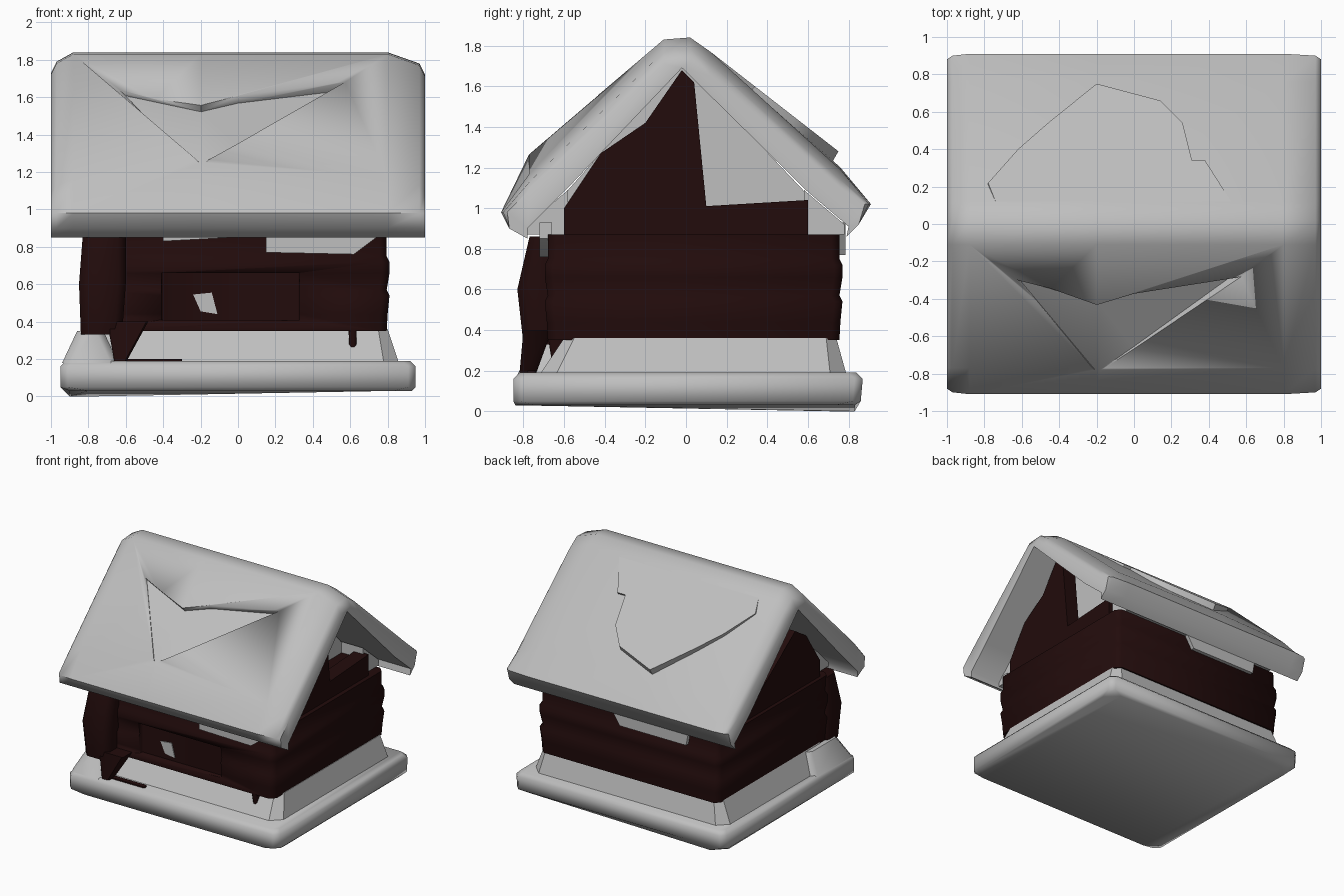
import bpy, bmesh, math
from mathutils import Vector

if "Cube" in bpy.data.objects:
    bpy.data.objects.remove(bpy.data.objects["Cube"])


def material(name, rgb):
    m = bpy.data.materials.new(name)
    m.diffuse_color = (*rgb, 1)
    m.use_nodes = True
    m.node_tree.nodes["Principled BSDF"].inputs["Base Color"].default_value = m.diffuse_color
    return m


SNOW = material("snow_grey", (0.52, 0.52, 0.52))
WOOD = material("dark_wood", (0.016, 0.0035, 0.0035))


def loft(name, rings, mat, angle=50):
    """Closed solid through equal-length rings of points."""
    bm = bmesh.new()
    vs = [[bm.verts.new(p) for p in r] for r in rings]
    n = len(vs[0])
    for a, b in zip(vs, vs[1:]):
        for i in range(n):
            j = (i + 1) % n
            bm.faces.new((a[i], a[j], b[j], b[i]))
    for cap in (vs[0], vs[-1]):
        bm.faces.new(cap)
    bmesh.ops.triangulate(bm, faces=[f for f in bm.faces if len(f.verts) > 4])
    bmesh.ops.recalc_face_normals(bm, faces=bm.faces)
    me = bpy.data.meshes.new(name)
    bm.to_mesh(me)
    bm.free()
    ob = bpy.data.objects.new(name, me)
    bpy.context.collection.objects.link(ob)
    me.materials.append(mat)
    bpy.ops.object.select_all(action='DESELECT')
    ob.select_set(True)
    bpy.context.view_layer.objects.active = ob
    bpy.ops.object.shade_smooth_by_angle(angle=math.radians(angle))
    return ob


def ring(x0, x1, y0, y1, z, c=0.04):
    """Rectangle at height z with clipped corners."""
    return [(x0 + c, y0, z), (x1 - c, y0, z), (x1, y0 + c, z), (x1, y1 - c, z),
            (x1 - c, y1, z), (x0 + c, y1, z), (x0, y1 - c, z), (x0, y0 + c, z)]


def slab_x(name, pts, x0, x1, mat):
    """Outline in (y, z) extruded along x."""
    return loft(name, [[(x, y, z) for y, z in pts] for x in (x0, x1)], mat, 30)


def box(name, x0, x1, y0, y1, z0, z1, mat):
    return loft(name, [ring(x0, x1, y0, y1, z, 0.01) for z in (z0, z1)], mat)


def cut(target, cutter):
    m = target.modifiers.new("cut", 'BOOLEAN')
    m.operation, m.object, m.solver = 'DIFFERENCE', cutter, 'EXACT'
    cutter.hide_render = True
    cutter.hide_viewport = True


# Snowy base slab, its underside dipping to one back corner
under = [(x, y, 0.0 if x < -0.5 and y > 0.5 else 0.03)
         for x, y, z in ring(-0.90, 0.93, -0.84, 0.83, 0, 0.1)]
loft("base_slab", [
    under,
    ring(-0.95, 0.95, -0.85, 0.86, 0.05),
    ring(-0.95, 0.95, -0.85, 0.87, 0.16),
    ring(-0.92, 0.92, -0.82, 0.84, 0.19)], SNOW, 75)

# Snow bank under the walls
loft("snow_bank", [
    ring(-0.90, 0.86, -0.72, 0.79, 0.18, 0.08),
    ring(-0.82, 0.80, -0.60, 0.74, 0.36, 0.05)], SNOW, 30)
loft("front_left_drift", [
    ring(-0.94, -0.64, -0.83, -0.32, 0.18),
    ring(-0.86, -0.72, -0.74, -0.36, 0.35)], SNOW)

# Log walls with shallow courses
courses = [(0.35, 0.00), (0.44, 0.005), (0.54, 0.015), (0.57, 0.0), (0.66, 0.015),
           (0.72, 0.015), (0.75, 0.0), (0.87, 0.0)]
walls = loft("log_walls", [ring(-0.82 - d, 0.795 + d, -0.68 - d, 0.755 + d, z)
                           for z, d in courses], WOOD)
cut(walls, box("front_recess_cutter", -0.41, 0.33, -0.9, -0.65, 0.41, 0.66, WOOD))
loft("wall_top", [ring(-0.78, 0.75, -0.6, 0.6, z) for z in (0.8, 1.0)], WOOD)

# Front left corner wing, its post and the narrow corner post
loft("corner_wing", [
    ring(-0.84, -0.62, -0.80, -0.6, 0.33),
    ring(-0.85, -0.60, -0.83, -0.6, 0.60),
    ring(-0.83, -0.60, -0.77, -0.6, 0.86)], WOOD)
loft("left_post", [
    ring(-0.66, -0.60, -0.82, -0.74, 0.18, 0.01),
    ring(-0.70, -0.48, -0.80, -0.66, 0.40, 0.01)], WOOD)
loft("right_post", [
    ring(0.60, 0.63, -0.65, -0.61, 0.18, 0.01),
    ring(0.59, 0.635, -0.68, -0.60, 0.37, 0.01)], WOOD)
box("porch_board", -0.64, -0.3, -0.78, -0.74, 0.185, 0.2, WOOD)

# Small window pane in the front recess
loft("window_pane", [[(-0.24, y, 0.545), (-0.14, y, 0.555), (-0.11, y, 0.44),
                      (-0.20, y, 0.455)] for y in (-0.657, -0.648)], SNOW)

# Gable ends: broken timber in front of a snowy infill
slab_x("right_gable", [(-0.6, 0.86), (-0.6, 1.0), (-0.42, 1.27), (-0.2, 1.42),
                       (-0.02, 1.68), (0.04, 1.62), (0.1, 1.01), (0.6, 1.04),
                       (0.6, 0.86)], 0.64, 0.76, WOOD)
slab_x("left_gable", [(-0.6, 0.86), (-0.6, 1.0), (-0.42, 1.27), (-0.28, 1.36),
                      (-0.05, 1.12), (0.2, 1.02), (0.6, 1.0), (0.6, 0.86)],
       -0.79, -0.66, WOOD)
for side, x in (("right", 0.50), ("left", -0.56)):
    slab_x(side + "_gable_infill", [(-0.66, 1.0), (-0.02, 1.72), (0.66, 1.0)],
           x - 0.03, x + 0.03, SNOW)

# Roof: straight slopes at the ends, bulging on the front near the middle
inner = [(0.80, 0.91), (0.60, 1.08), (-0.02, 1.69), (-0.60, 1.08), (-0.78, 0.90)]


def roof_ring(x, ridge, front, back, inset):
    pts = [(-0.78, 0.85), (-0.87, 0.90), (-0.91 + inset, 0.98), (-0.77, front),
           (-0.11, ridge - 0.01), (0.02, ridge), (0.12, ridge - 0.07),
           (0.76, back), (0.91 - inset, 1.02), (0.85, 0.92), (0.79, 0.86)]
    return [(x, y, z) for y, z in pts + inner]


roof = loft("roof", [roof_ring(*r) for r in (
    (-1.0, 1.73, 1.09, 1.10, 0.03), (-0.97, 1.79, 1.13, 1.14, 0.01),
    (-0.88, 1.84, 1.16, 1.18, 0.0), (-0.2, 1.84, 1.27, 1.20, 0.0),
    (0.80, 1.84, 1.17, 1.19, 0.0), (0.97, 1.78, 1.13, 1.14, 0.01),
    (1.0, 1.72, 1.09, 1.10, 0.03))], SNOW, 55)

# Sheet laid along a slope: outline in (x, y), offsets along the slope normal
FRONT = (Vector((0, -0.76, 1.27)), Vector((0, -0.11, 1.83)))
BACK = (Vector((0, 0.75, 1.28)), Vector((0, 0.12, 1.77)))


def slope_sheet(name, pts, slope, low, high, spread):
    lo, hi = slope
    t = (hi - lo).normalized()
    n = Vector((0, -t.z, t.y)) if t.y > 0 else Vector((0, t.z, -t.y))
    grade = (hi.z - lo.z) / (hi.y - lo.y)
    base = [Vector((x, y, lo.z + (y - lo.y) * grade)) for x, y in pts]
    mid = sum(base, Vector()) / len(base)
    return loft(name, [[mid + (p - mid) * spread + n * low(p.z) for p in base],
                       [p + n * high for p in base]], SNOW, 35)


# Front hollow, deepest under its upper rim and running out at its foot
cut(roof, slope_sheet("front_hollow_cutter",
                      [(-0.64, -0.31), (-0.2, -0.43), (0.0, -0.37), (0.58, -0.28),
                       (0.0, -0.67), (-0.2, -0.80)], FRONT,
                      lambda z: -0.05 * (z - 1.22) / 0.4, 0.06, 0.98))

# Raised snow sheet on the back slope
slope_sheet("back_snow_sheet",
            [(-0.74, 0.12), (-0.78, 0.22), (-0.62, 0.40), (-0.46, 0.54), (-0.2, 0.75),
             (0.14, 0.66), (0.26, 0.54), (0.31, 0.34), (0.38, 0.34), (0.52, 0.12)],
            BACK, lambda z: -0.09, 0.0, 1.03)

# Snow hanging below the eaves
loft("front_eave_snow", [[(0.15, y, 0.77), (0.62, y, 0.76), (0.74, y, 0.85), (0.74, y, 0.93),
                          (-0.4, y, 0.93), (-0.4, y, 0.83), (0.15, y, 0.86)]
                         for y in (-0.72, -0.66)], SNOW)
loft("back_eave_snow", [[(-0.55, y, 0.77), (0.05, y, 0.77), (0.15, y, 0.93), (-0.58, y, 0.93)]
                        for y in (0.70, 0.785)], SNOW)
for side, s in (("front", -1), ("back", 1)):
    slab_x(side + "_soffit", [(s * 0.58, 0.87), (s * 0.78, 0.87), (s * 0.78, 0.92),
                              (s * 0.58, 1.09)], -0.74, 0.72, SNOW)
